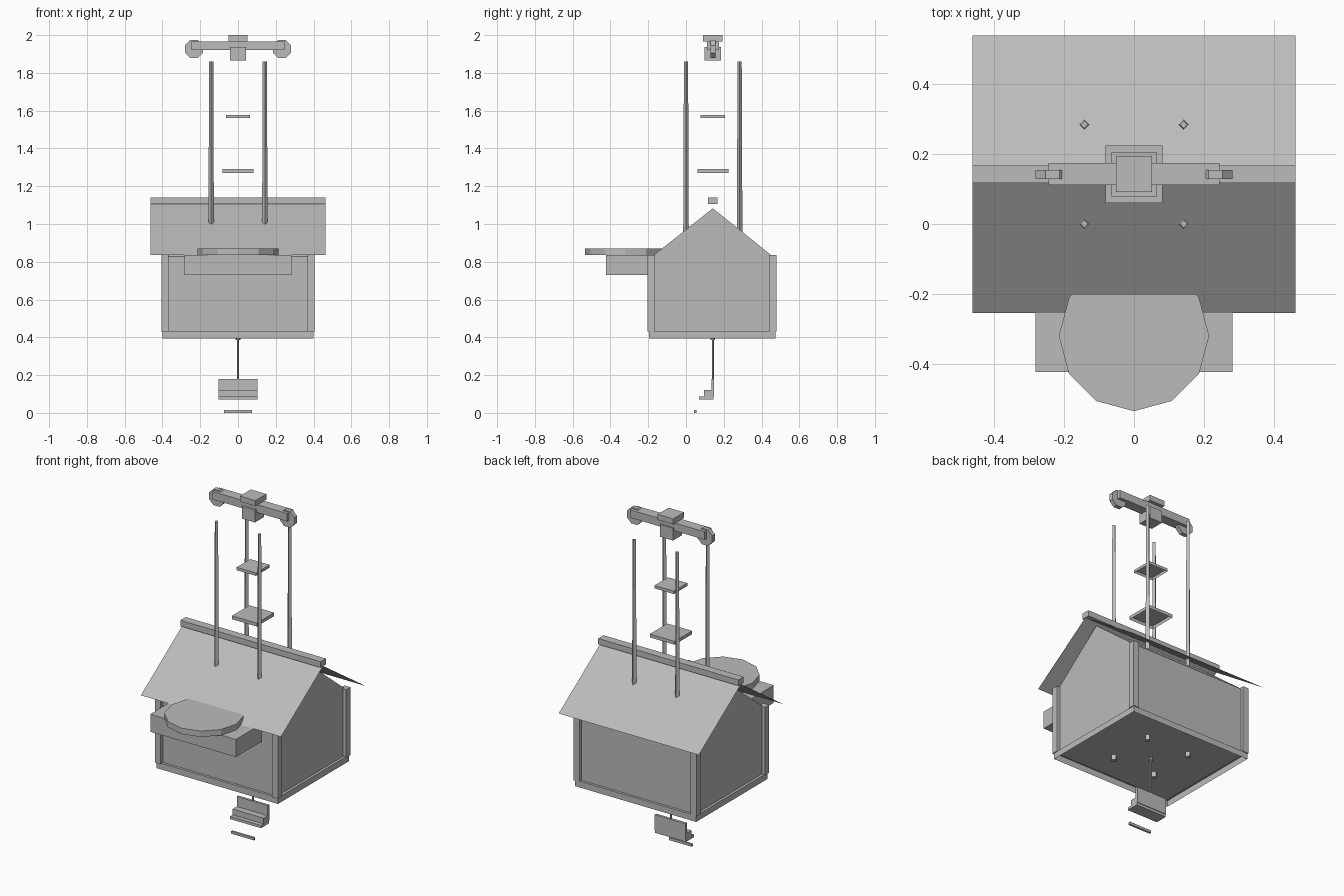
import bpy, bmesh, math
from mathutils import Vector, Matrix

cube = bpy.data.objects.get("Cube")
if cube:
    bpy.data.objects.remove(cube, do_unlink=True)

grey = bpy.data.materials.new("plain grey")
grey.use_nodes = True
tone = (0.5, 0.5, 0.5, 1)
grey.diffuse_color = tone
grey.node_tree.nodes["Principled BSDF"].inputs["Base Color"].default_value = tone
MID = 0.142  # depth of the ridge line


def finish(name, bm):
    mesh = bpy.data.meshes.new(name)
    bm.to_mesh(mesh)
    bm.free()
    mesh.materials.append(grey)
    obj = bpy.data.objects.new(name, mesh)
    bpy.context.collection.objects.link(obj)
    return obj


def box(name, low, high, open_bottom=False):
    low, high = Vector(low), Vector(high)
    bm = bmesh.new()
    bmesh.ops.create_cube(bm, size=1)
    if open_bottom:
        bmesh.ops.delete(bm, geom=[f for f in bm.faces if f.normal.z < -0.5], context="FACES")
    bmesh.ops.scale(bm, vec=high - low, verts=bm.verts)
    bmesh.ops.translate(bm, vec=(low + high) / 2, verts=bm.verts)
    return finish(name, bm)


def prism(name, sides, r1, r2, depth, place, turn=0, axis="Z"):
    bm = bmesh.new()
    spin = Matrix.Rotation(turn, 4, "Z")
    if axis == "Y":
        spin = Matrix.Rotation(math.pi / 2, 4, "X") @ spin
    bmesh.ops.create_cone(bm, cap_ends=True, segments=sides, radius1=r1, radius2=r2,
                          depth=depth, matrix=Matrix.Translation(place) @ spin)
    return finish(name, bm)


def extrude_x(name, profile, half, closed=True):
    # Sweep a (y, z) profile across the width
    bm = bmesh.new()
    ends = [[bm.verts.new((x, y, z)) for y, z in profile] for x in (-half, half)]
    n = len(profile)
    for i in range(n if closed else n - 1):
        j = (i + 1) % n
        bm.faces.new((ends[0][i], ends[0][j], ends[1][j], ends[1][i]))
    if closed:
        bm.faces.new(ends[0])
        bm.faces.new(ends[1])
    bmesh.ops.recalc_face_normals(bm, faces=bm.faces)
    return finish(name, bm)


# House walls with gables, and a base rim that is open underneath
extrude_x("walls", [(-0.18, 0.425), (0.46, 0.425), (0.46, 0.828),
                    (MID, 1.083), (-0.18, 0.828)], 0.385)
box("base_rim", (-0.4, -0.195, 0.395), (0.4, 0.475, 0.432), True)
for sx in (-1, 1):
    for sy in (-1, 1):
        x, y = sx * 0.386, MID - 0.004 + sy * 0.322
        box("corner_post", (x - 0.019, y - 0.02, 0.43), (x + 0.019, y + 0.02, 0.835))

# Thin folded roof and ridge beam
extrude_x("roof", [(-0.255, 0.835), (MID, 1.105), (0.539, 0.835)], 0.462, False)
box("ridge_beam", (-0.462, 0.117, 1.105), (0.462, 0.167, 1.14))

# Front box with a round cover
box("front_box", (-0.282, -0.423, 0.73), (0.282, -0.18, 0.835))
prism("round_cover", 12, 0.215, 0.215, 0.035, (0, -0.32, 0.8525))

# Four tapered poles
for x in (-0.142, 0.142):
    for y in (0.0, 0.284):
        prism("pole", 4, 0.017, 0.011, 1.465, (x, y, 1.1275))

# Square platforms between the poles
for half, low, high in ((0.082, 1.27, 1.29), (0.064, 1.56, 1.577)):
    box("platform", (-half, MID - half, low), (half, MID + half, high), True)

# Top beam with blocks and pulley wheels
box("top_beam", (-0.245, 0.112, 1.92), (0.245, 0.174, 1.967))
box("top_block", (-0.051, 0.091, 1.967), (0.051, 0.194, 2.0))
box("lower_block", (-0.043, 0.098, 1.865), (0.043, 0.184, 1.938))
for x in (-0.233, 0.233):
    prism("pulley_wheel", 8, 0.052, 0.052, 0.026, (x, MID, 1.926), math.pi / 8, "Y")

# Hanging seat below the house
prism("hanger_cap", 8, 0.012, 0.012, 0.012, (0, MID, 0.391))
prism("hanger_rod", 8, 0.005, 0.005, 0.26, (0, MID, 0.3))
box("seat_back", (-0.102, 0.134, 0.085), (0.102, 0.149, 0.18))
box("seat_cushion", (-0.102, 0.095, 0.085), (0.102, 0.147, 0.12))
box("seat_base", (-0.102, 0.07, 0.07), (0.102, 0.145, 0.086))
box("foot_bar", (-0.075, 0.043, 0.0), (0.075, 0.055, 0.015))
